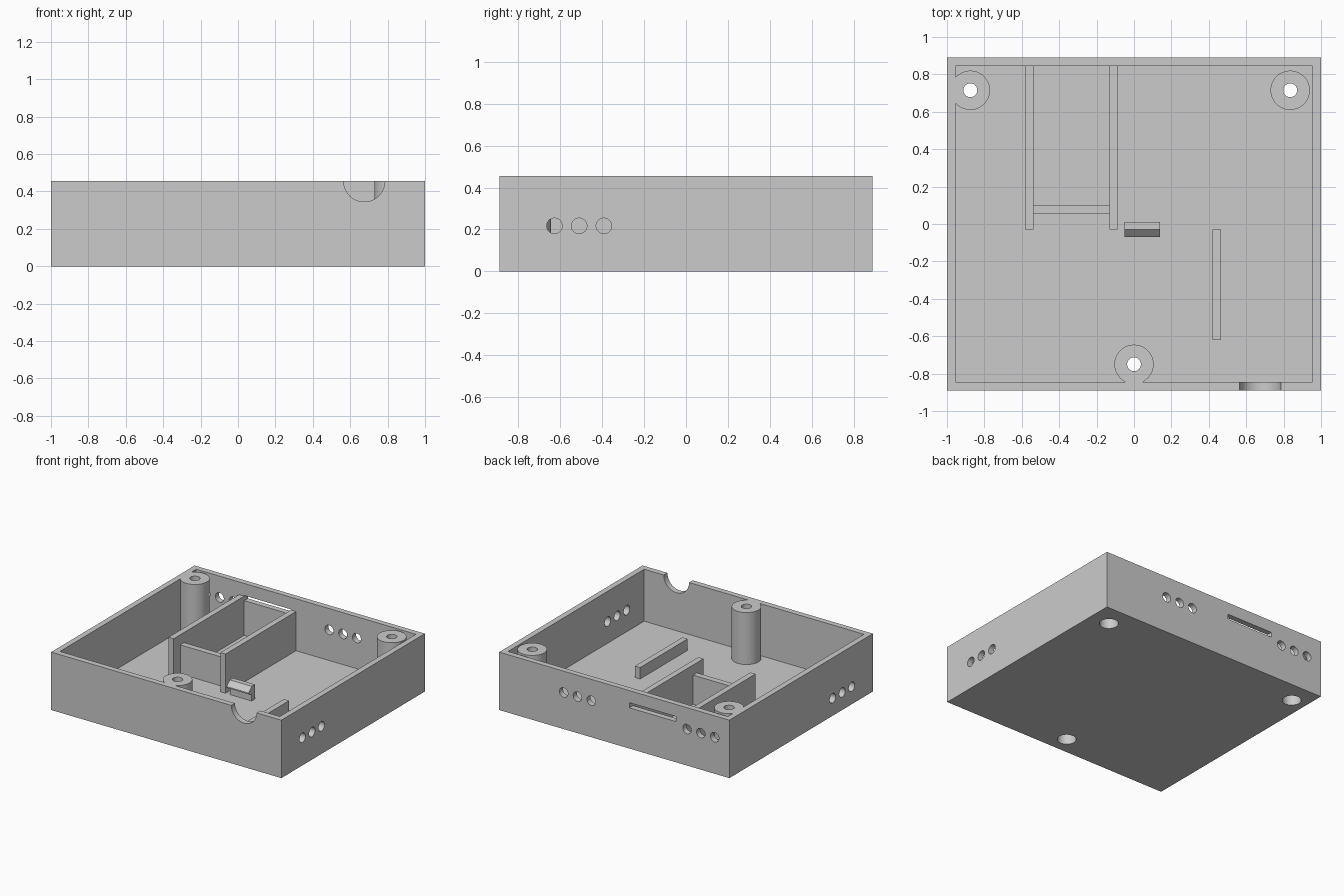
import bpy
import math
from mathutils import Vector

if "Cube" in bpy.data.objects:
    bpy.data.objects.remove(bpy.data.objects["Cube"], do_unlink=True)

HX, HY, TOP = 1.0, 0.89, 0.455      # outer half sizes and height
WALL, FLOOR = 0.045, 0.047
POST_R, BORE_R, HEAD_R, VENT_R = 0.105, 0.037, 0.068, 0.037

grey = bpy.data.materials.new("light grey plastic")
grey.use_nodes = True
colour = (0.6, 0.6, 0.6, 1)
grey.diffuse_color = colour
grey.node_tree.nodes["Principled BSDF"].inputs["Base Color"].default_value = colour


def box(name, lo, hi):
    lo, hi = Vector(lo), Vector(hi)
    bpy.ops.mesh.primitive_cube_add(size=1, location=(lo + hi) / 2)
    ob = bpy.context.object
    ob.name = name
    ob.scale = hi - lo
    bpy.ops.object.transform_apply(location=True, rotation=True, scale=True)
    ob.data.materials.append(grey)
    return ob


def rod(name, start, end, radius):
    start, end = Vector(start), Vector(end)
    axis = end - start
    bpy.ops.mesh.primitive_cylinder_add(
        vertices=48, radius=radius, depth=axis.length, location=(start + end) / 2,
        rotation=axis.to_track_quat('Z', 'Y').to_euler())
    ob = bpy.context.object
    ob.name = name
    bpy.ops.object.transform_apply(location=True, rotation=True, scale=True)
    ob.data.materials.append(grey)
    return ob


def combine(target, tool, operation):
    mod = target.modifiers.new("combine", 'BOOLEAN')
    mod.operation, mod.solver, mod.object = operation, 'EXACT', tool
    bpy.context.view_layer.objects.active = target
    bpy.ops.object.modifier_apply(modifier=mod.name)
    bpy.data.objects.remove(tool, do_unlink=True)


# Open tray
tray = box("tray", (-HX, -HY, 0), (HX, HY, TOP))
combine(tray, box("cavity", (WALL - HX, WALL - HY, FLOOR),
                  (HX - WALL, HY - WALL, TOP + 0.2)), 'DIFFERENCE')

# Screw posts, bored through with wide recesses from below
posts = [(-0.875, 0.715), (0.835, 0.715), (0, -0.75)]
for x, y in posts:
    combine(tray, rod("post", (x, y, FLOOR / 2), (x, y, TOP), POST_R), 'UNION')
for x, y in posts:
    combine(tray, rod("bore", (x, y, -0.1), (x, y, TOP + 0.1), BORE_R), 'DIFFERENCE')
    combine(tray, rod("head", (x, y, -0.1), (x, y, 0.3), HEAD_R), 'DIFFERENCE')

# Vent holes: trios in the side walls and two trios in the back wall
for i in (-1, 0, 1):
    for side, z in ((1, 0.217), (-1, 0.138)):
        y = -0.51 + 0.118 * i
        combine(tray, rod("vent", (side * (HX - 0.06), y, z),
                          (side * (HX + 0.1), y, z), VENT_R), 'DIFFERENCE')
    for middle in (0.32, -0.752):
        x = middle + 0.12 * i
        combine(tray, rod("vent", (x, HY - 0.06, 0.287),
                          (x, HY + 0.1, 0.287), VENT_R), 'DIFFERENCE')

# Card slot in the back and cable notch in the front rim
combine(tray, box("slot", (-0.538, HY - 0.06, 0.32), (-0.132, HY + 0.1, 0.36)), 'DIFFERENCE')
combine(tray, rod("notch", (0.675, -HY - 0.1, TOP), (0.675, WALL - HY + 0.01, TOP), 0.11),
        'DIFFERENCE')

bpy.ops.object.select_all(action='DESELECT')
tray.select_set(True)
bpy.context.view_layer.objects.active = tray
bpy.ops.object.shade_smooth_by_angle(angle=math.radians(30))

# Inner walls
box("left_divider", (-0.583, -0.03, FLOOR), (-0.538, HY - WALL, 0.355))
box("right_divider", (-0.132, -0.03, FLOOR), (-0.087, HY - WALL, 0.355))
box("cross_wall", (-0.538, 0.053, FLOOR), (-0.132, 0.1, 0.275))
box("low_rib", (0.42, -0.62, FLOOR), (0.465, -0.03, 0.137))

# Snap clip with a hooked, sloping lip
profile = [(0.01, FLOOR), (0.01, 0.162), (-0.03, 0.162), (-0.07, 0.125),
           (-0.07, 0.115), (-0.03, 0.1), (-0.03, FLOOR)]
n = len(profile)
verts = [(x, y, z) for x in (-0.05, 0.14) for y, z in profile]
faces = [tuple(range(n)), tuple(reversed(range(n, 2 * n)))]
faces += [(i, i + n, (i + 1) % n + n, (i + 1) % n) for i in range(n)]
mesh = bpy.data.meshes.new("snap_clip")
mesh.from_pydata(verts, [], faces)
mesh.materials.append(grey)
bpy.context.collection.objects.link(bpy.data.objects.new("snap_clip", mesh))
